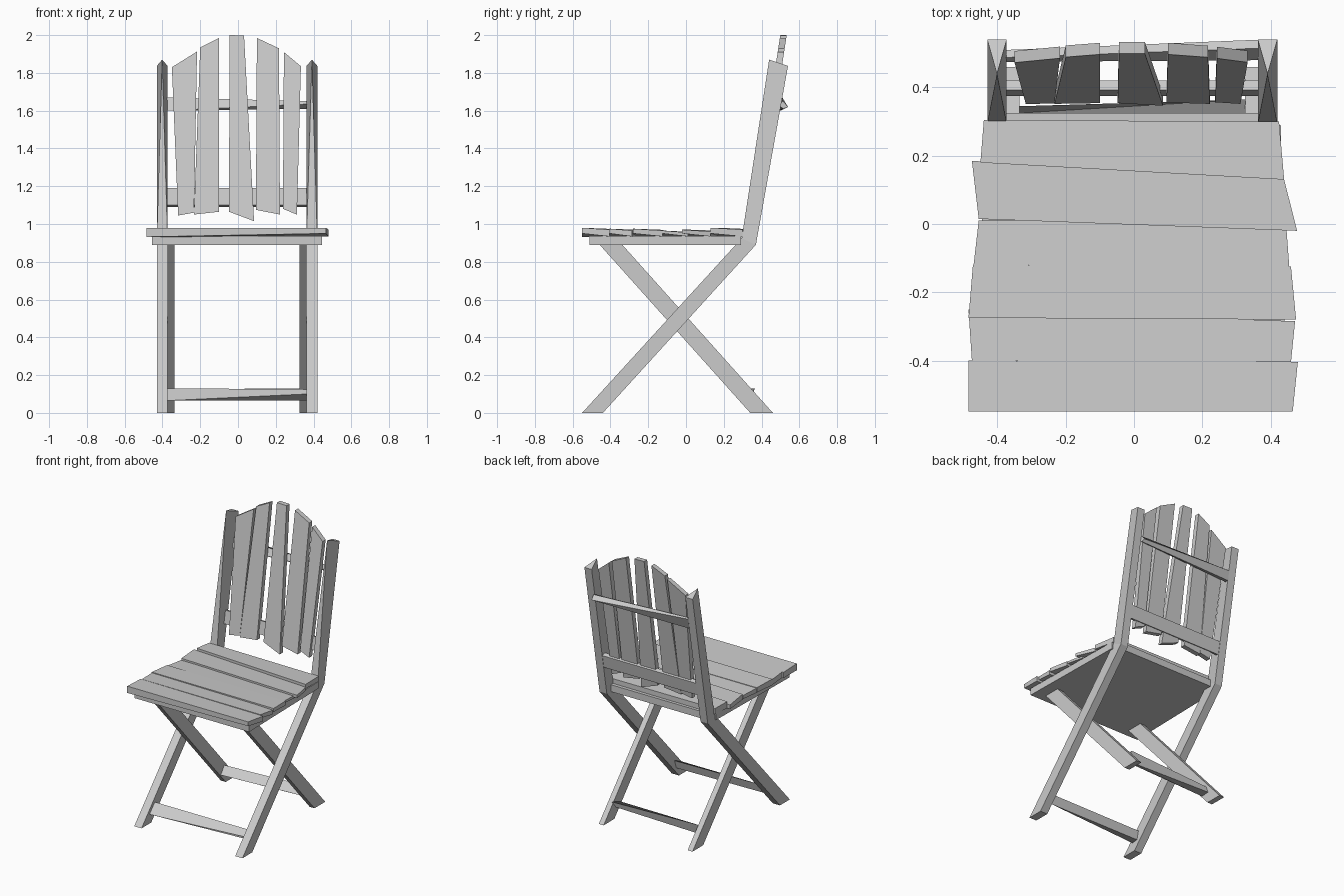
import bpy, bmesh


def loft(name, *rings):
    """Skin a run of matching point rings and cap both ends."""
    bm = bmesh.new()
    loops = [[bm.verts.new(p) for p in r] for r in rings]
    n = len(loops[0])
    for a, b in zip(loops, loops[1:]):
        for i in range(n):
            j = (i + 1) % n
            bm.faces.new((a[i], a[j], b[j], b[i]))
    bm.faces.new(loops[0])
    bm.faces.new(loops[-1])
    bmesh.ops.remove_doubles(bm, verts=bm.verts, dist=0.0005)
    bmesh.ops.recalc_face_normals(bm, faces=bm.faces)
    me = bpy.data.meshes.new(name)
    bm.to_mesh(me)
    bm.free()
    ob = bpy.data.objects.new(name, me)
    bpy.context.collection.objects.link(ob)
    return ob


def leg_ring(xa, xb, front, back):
    return [(xa, *front), (xb, *front), (xb, *back), (xa, *back)]


def bar(name, xa, xb, left, right):
    """Crosspiece between two (y, z) end profiles."""
    return loft(name, [(xa, *p) for p in left], [(xb, *p) for p in right])


for side, xo, xi, xn in (("left", -0.43, -0.373, -0.335),
                         ("right", 0.42, 0.363, 0.325)):
    # long leg bending into the back post; its top front edge closes to a point
    xm = (xo + xi) / 2
    loft(f"back_post_{side}",
         leg_ring(xo, xi, (-0.55, 0), (-0.44, 0)),
         leg_ring(xo, xi, (0.295, 0.925), (0.37, 0.89)),
         [(xm, 0.44, 1.87), (xm, 0.44, 1.87), (xi, 0.54, 1.837), (xo, 0.54, 1.837)])
    # short crossing leg
    loft(f"rear_leg_{side}",
         leg_ring(xi, xn, (0.34, 0), (0.46, 0)),
         leg_ring(xi, xn, (-0.475, 0.91), (-0.355, 0.91)))

# seat frame, notched between the posts at the rear
outline = [(-0.455, -0.51), (0.445, -0.51), (0.43, 0.29), (0.363, 0.29),
           (0.363, 0.325), (-0.373, 0.325), (-0.373, 0.29), (-0.44, 0.29)]
loft("seat_frame", [(x, y, 0.888) for x, y in outline],
     [(x, y, 0.937) for x, y in outline])

# seat slats: front left, front right, back right, back left corners
seat_slats = [
    [(-0.485, -0.55), (0.465, -0.55), (0.48, -0.405), (-0.485, -0.40)],
    [(-0.475, -0.40), (0.46, -0.405), (0.472, -0.285), (-0.485, -0.25)],
    [(-0.485, -0.275), (0.475, -0.28), (0.46, -0.125), (-0.472, -0.12)],
    [(-0.47, -0.12), (0.455, -0.125), (0.445, 0.01), (-0.455, 0.01)],
    [(-0.455, 0.015), (0.478, -0.02), (0.44, 0.13), (-0.475, 0.185)],
    [(-0.45, 0.18), (0.44, 0.13), (0.425, 0.30), (-0.44, 0.305)],
]
tops = [0.98, 0.975, 0.975, 0.965, 0.97, 0.98]
for i, (c, t) in enumerate(zip(seat_slats, tops)):
    low = (0.932, 0.95, 0.934, 0.934)
    high = (t, t, t - 0.01, t - 0.006)
    loft(f"seat_slat_{i + 1}", [(*p, z) for p, z in zip(c, low)],
         [(*p, z) for p, z in zip(c, high)])

# back slats: bottom left, bottom right, top right, top left corners
back_slats = [
    [(-0.317, 1.045), (-0.233, 1.06), (-0.217, 1.913), (-0.35, 1.83)],
    [(-0.233, 1.05), (-0.10, 1.065), (-0.10, 1.985), (-0.20, 1.935)],
    [(-0.048, 1.065), (0.085, 1.015), (0.032, 1.998), (-0.044, 2.0)],
    [(0.095, 1.075), (0.222, 1.05), (0.217, 1.93), (0.10, 1.985)],
    [(0.238, 1.08), (0.312, 1.05), (0.333, 1.835), (0.243, 1.91)],
]
for i, c in enumerate(back_slats):
    front = [(x, 0.352 + (z - 1.05) * 0.155, z) for x, z in c]
    loft(f"back_slat_{i + 1}", front, [(x, y + 0.034, z) for x, y, z in front])

# rails carrying the back slats; the upper one twists and tapers
bar("upper_back_rail", -0.375, 0.365,
    [(0.475, 1.60), (0.50, 1.60), (0.51, 1.67), (0.488, 1.67)],
    [(0.48, 1.635), (0.515, 1.61), (0.54, 1.62), (0.515, 1.65)])
bar("lower_back_rail", -0.375, 0.365,
    [(0.375, 1.10), (0.403, 1.09), (0.42, 1.18), (0.392, 1.19)],
    [(0.375, 1.10), (0.403, 1.09), (0.42, 1.18), (0.392, 1.19)])

# triangular foot stretchers
bar("front_stretcher", -0.375, 0.365,
    [(-0.46, 0.065), (-0.415, 0.07), (-0.40, 0.13)],
    [(-0.45, 0.10), (-0.41, 0.065), (-0.39, 0.125)])
bar("rear_stretcher", -0.337, 0.327,
    [(0.285, 0.07), (0.345, 0.075), (0.325, 0.125)],
    [(0.275, 0.10), (0.32, 0.075), (0.365, 0.13)])
